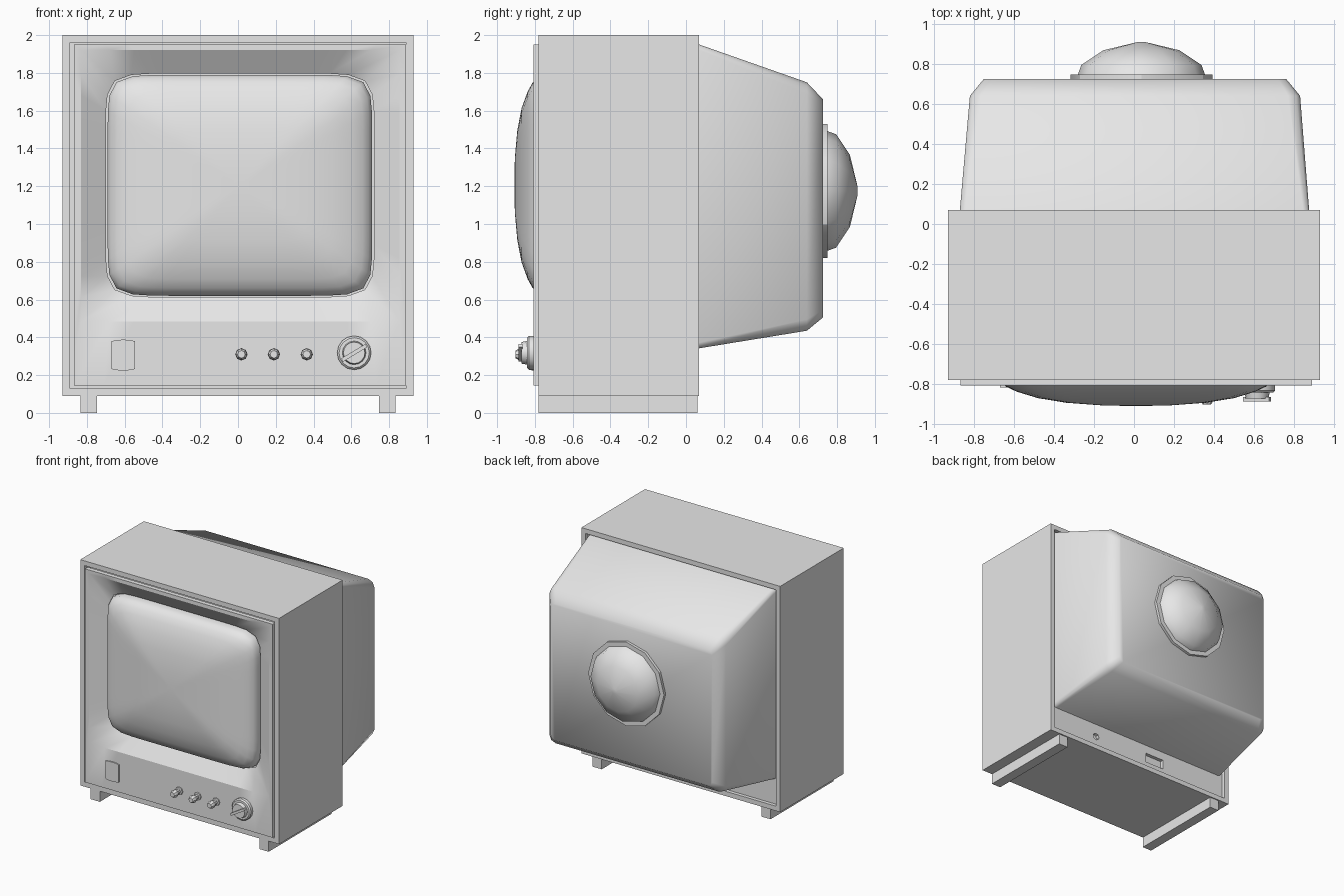
import bpy
import bmesh
import math

if "Cube" in bpy.data.objects:
    bpy.data.objects.remove(bpy.data.objects["Cube"], do_unlink=True)

grey = bpy.data.materials.new("plain_grey")
grey.use_nodes = True
grey.diffuse_color = (0.8, 0.8, 0.8, 1)
grey.node_tree.nodes["Principled BSDF"].inputs["Base Color"].default_value = (0.8, 0.8, 0.8, 1)


def loft(name, rings, smooth=30, cap_start=True, cap_end=True):
    """Bridge equal-length rings of points into one part."""
    bm = bmesh.new()
    loops = [[bm.verts.new(p) for p in ring] for ring in rings]
    n = len(loops[0])
    for a, b in zip(loops, loops[1:]):
        for i in range(n):
            j = (i + 1) % n
            bm.faces.new((a[i], a[j], b[j], b[i]))
    if cap_start:
        bm.faces.new(loops[0][::-1])
    if cap_end:
        bm.faces.new(loops[-1])
    bmesh.ops.recalc_face_normals(bm, faces=bm.faces)
    mesh = bpy.data.meshes.new(name)
    bm.to_mesh(mesh)
    bm.free()
    mesh.materials.append(grey)
    obj = bpy.data.objects.new(name, mesh)
    bpy.context.collection.objects.link(obj)
    bpy.ops.object.select_all(action="DESELECT")
    obj.select_set(True)
    bpy.context.view_layer.objects.active = obj
    if smooth:
        bpy.ops.object.shade_smooth_by_angle(angle=math.radians(smooth))
    return obj


def rect(x0, x1, z0, z1, y, r=0.0, seg=0):
    """Rectangle ring at depth y, with optional rounded corners."""
    pts = []
    for k, (cx, cz) in enumerate([(x1 - r, z1 - r), (x0 + r, z1 - r),
                                  (x0 + r, z0 + r), (x1 - r, z0 + r)]):
        for s in range(seg + 1):
            a = math.pi / 2 * (k + (s / seg if seg else 0.5))
            pts.append((cx + r * math.cos(a), y, cz + r * math.sin(a)))
    return pts


def tube_ring(cx, cz, hx, hz, y, power=None, n=64):
    """Bulged-rectangle ring; without a power it is an exact rectangle."""
    pts = []
    for i in range(n):
        a = 2 * math.pi * i / n
        c, s = abs(math.cos(a)), abs(math.sin(a))
        k = 1 / ((c ** power + s ** power) ** (1 / power) if power else max(c, s))
        pts.append((cx + hx * k * math.cos(a), y, cz + hz * k * math.sin(a)))
    return pts


def turned(name, x, z, profile, sides, smooth=30):
    """Round part along y from (radius, y) pairs."""
    rings = [[(x + r * math.cos(2 * math.pi * i / sides), y,
               z + r * math.sin(2 * math.pi * i / sides)) for i in range(sides)]
             for r, y in profile]
    return loft(name, rings, smooth)


def box(name, x0, x1, y0, y1, z0, z1):
    return loft(name, [rect(x0, x1, z0, z1, y0), rect(x0, x1, z0, z1, y1)], 0)


# Cabinet, with a shallow recess at the back
loft("cabinet", [rect(-0.93, 0.93, 0.09, 2.0, -0.70),
                 rect(-0.93, 0.93, 0.09, 2.0, -0.78),
                 rect(-0.93, 0.93, 0.09, 2.0, 0.07),
                 rect(-0.89, 0.89, 0.13, 1.96, 0.07),
                 rect(-0.89, 0.89, 0.13, 1.96, -0.01)][2:], 0, False, True)
loft("cabinet_walls", [rect(-0.89, 0.89, 0.13, 1.96, -0.70),
                       rect(-0.89, 0.89, 0.13, 1.96, -0.78),
                       rect(-0.93, 0.93, 0.09, 2.0, -0.78),
                       rect(-0.93, 0.93, 0.09, 2.0, 0.07)], 0, True, False)

# Runner feet
for side, x in (("right", -0.79), ("left", 0.79)):
    box("foot_" + side, x - 0.043, x + 0.043, -0.78, 0.06, 0.0, 0.09)

# Front panel with the sloped surround leading in to the screen
loft("front_panel", [tube_ring(0.0115, 1.0475, 0.8785, 0.9025, -0.77),
                     tube_ring(0.0115, 1.0475, 0.8785, 0.9025, -0.808),
                     tube_ring(0.0125, 1.2025, 0.8425, 0.7175, -0.808),
                     tube_ring(0.01, 1.205, 0.71, 0.592, -0.725, 10)],
     30, False, False)

# Domed screen
dome = [(1.0, -0.69), (1.0, -0.755), (0.975, -0.785), (0.93, -0.812), (0.85, -0.838),
        (0.7, -0.87), (0.5, -0.893), (0.25, -0.906), (0.06, -0.909)]
loft("screen", [tube_ring(0.01, 1.205, 0.70 * s, 0.585 * s, y, 10) for s, y in dome], 60)

# Badge plate with bowed top and bottom
plate = [(-0.67, 0.232), (-0.64, 0.226), (-0.607, 0.224), (-0.575, 0.226), (-0.545, 0.232),
         (-0.545, 0.38), (-0.575, 0.386), (-0.607, 0.388), (-0.64, 0.386), (-0.67, 0.38)]
loft("badge_plate", [[(x, y, z) for x, z in plate] for y in (-0.80, -0.817)], 0)

# Three small control knobs
for i, x in enumerate((0.018, 0.19, 0.364)):
    turned("small_knob_%d" % (i + 1), x, 0.31,
           [(0.033, -0.80), (0.033, -0.82), (0.02, -0.822), (0.02, -0.845),
            (0.031, -0.865), (0.031, -0.885), (0.02, -0.903)], 8)

# Channel dial with a slanted grip
turned("dial_base", 0.615, 0.318, [(0.09, -0.80), (0.09, -0.832), (0.08, -0.842)], 16)
turned("dial_knob", 0.615, 0.318, [(0.064, -0.835), (0.057, -0.872)], 16)
grip = box("dial_grip", -0.075, 0.075, -0.888, -0.865, -0.01, 0.01)
grip.location = (0.615, 0, 0.318)
grip.rotation_euler = (0, math.radians(-31), 0)

# Back panel with two sockets cut in
panel = box("back_panel", -0.89, 0.89, -0.02, 0.04, 0.13, 1.96)
cutters = [turned("socket_cutter", 0.43, 0.225, [(0.03, 0.01), (0.03, 0.06)], 8),
           box("slot_cutter", -0.27, -0.09, 0.01, 0.06, 0.185, 0.265)]
for cutter in cutters:
    cutter.hide_render = True
    mod = panel.modifiers.new("cut", "BOOLEAN")
    mod.operation = "DIFFERENCE"
    mod.solver = "EXACT"
    mod.object = cutter
    bpy.ops.object.select_all(action="DESELECT")
    bpy.context.view_layer.objects.active = panel
    panel.select_set(True)
    bpy.ops.object.modifier_apply(modifier=mod.name)
    bpy.data.objects.remove(cutter, do_unlink=True)

# Tapered rear housing
loft("rear_housing", [rect(-0.875, 0.88, 0.335, 1.958, 0.03, 0.03, 2),
                      rect(-0.87, 0.875, 0.342, 1.95, 0.07, 0.03, 2),
                      rect(-0.82, 0.83, 0.435, 1.75, 0.64, 0.06, 2),
                      rect(-0.75, 0.76, 0.505, 1.66, 0.725, 0.04, 2)], 60)

# Tube neck cover: flange and dome
turned("neck_flange", 0.037, 1.175, [(0.355, 0.71), (0.355, 0.748)], 12)
turned("neck_cover", 0.037, 1.175,
       [(0.32, 0.74), (0.30, 0.795), (0.19, 0.868), (0.02, 0.909)], 12, 60)
